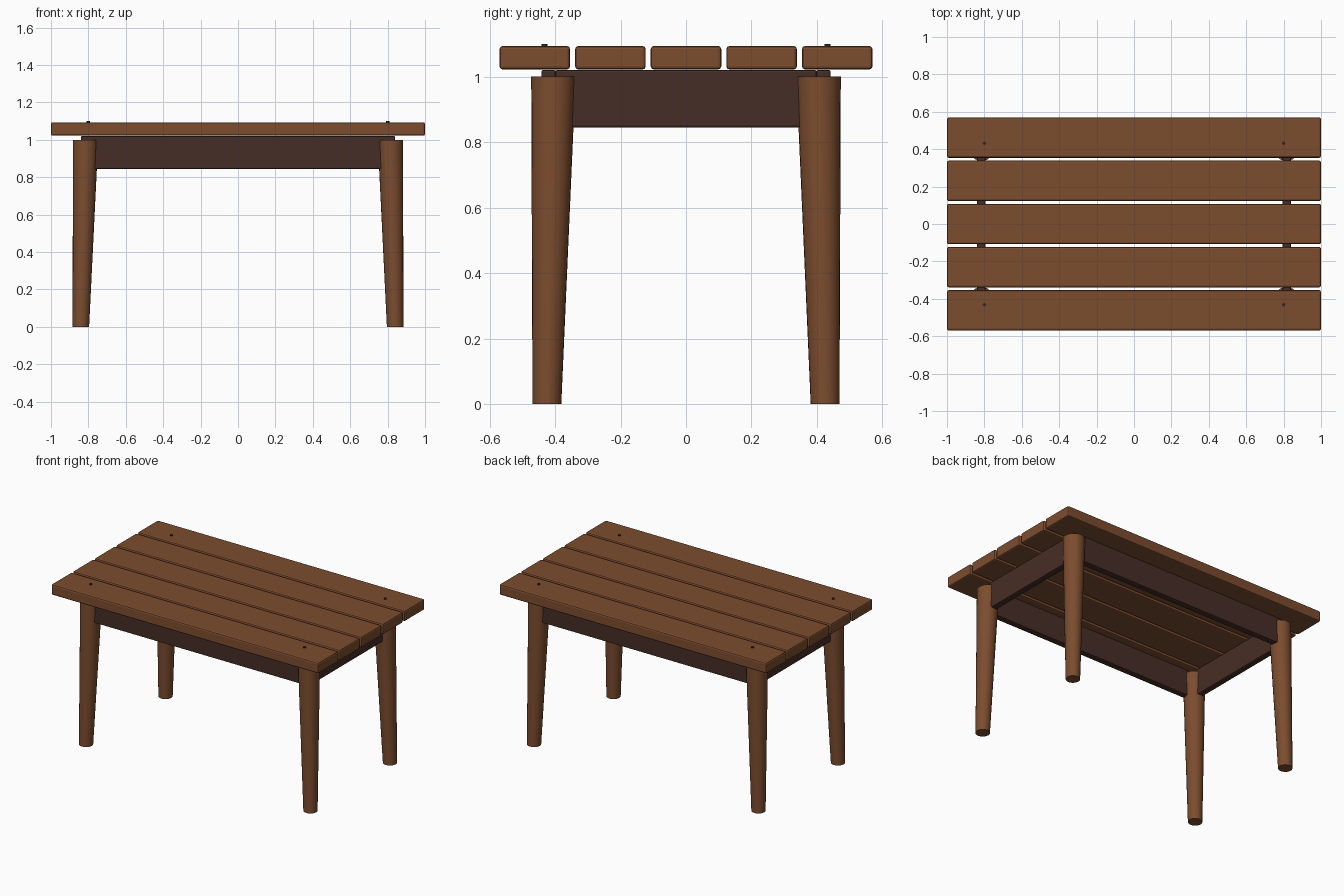
import bpy, bmesh, math
from mathutils import Vector

if "Cube" in bpy.data.objects:
    bpy.data.objects.remove(bpy.data.objects["Cube"])


def material(name, rgb):
    m = bpy.data.materials.new(name)
    m.diffuse_color = (*rgb, 1)
    m.use_nodes = True
    m.node_tree.nodes["Principled BSDF"].inputs["Base Color"].default_value = m.diffuse_color
    return m


wood = material("brown wood", (0.2, 0.073, 0.028))
dark_wood = material("dark wood", (0.062, 0.027, 0.019))
metal = material("dark metal", (0.03, 0.02, 0.016))


def finish(name, bm, mat):
    bmesh.ops.recalc_face_normals(bm, faces=bm.faces)
    me = bpy.data.meshes.new(name)
    bm.to_mesh(me)
    bm.free()
    me.materials.append(mat)
    ob = bpy.data.objects.new(name, me)
    bpy.context.collection.objects.link(ob)
    return ob


def box(name, lo, hi, mat, bevel):
    bm = bmesh.new()
    bmesh.ops.create_cube(bm, size=1)
    lo, hi = Vector(lo), Vector(hi)
    for v in bm.verts:
        v.co = (lo + hi) / 2 + v.co * (hi - lo)
    bmesh.ops.bevel(bm, geom=bm.edges[:], offset=bevel, segments=2,
                    profile=0.5, affect='EDGES')
    return finish(name, bm, mat)


def tapered(name, bottom, r0, top, r1, sides, mat):
    """Round post from a bottom circle to a top circle."""
    bm = bmesh.new()
    rings = []
    for c, r in ((bottom, r0), (top, r1)):
        rings.append([bm.verts.new((c[0] + r * math.cos(2 * math.pi * i / sides),
                                    c[1] + r * math.sin(2 * math.pi * i / sides), c[2]))
                      for i in range(sides)])
    a, b = rings
    for i in range(sides):
        j = (i + 1) % sides
        f = bm.faces.new((a[i], a[j], b[j], b[i]))
        f.smooth = True
    bm.faces.new(a[::-1])
    bm.faces.new(b)
    for e in bm.edges:
        e.smooth = not any(len(f.verts) > 4 for f in e.link_faces)
    return finish(name, bm, mat)


# Table top: five planks with small gaps
for i in range(5):
    y = (i - 2) * 0.231
    box(f"plank_{i + 1}", (-1, y - 0.108, 1.022), (1, y + 0.108, 1.094), wood, 0.01)

# Aprons: long rails front and back, short rails between them
for s, name in ((-1, "front"), (1, "back")):
    box(f"{name}_apron", (-0.84, s * 0.42 - 0.022, 0.845),
        (0.84, s * 0.42 + 0.022, 1.021), dark_wood, 0.007)
for s, name in ((-1, "left"), (1, "right")):
    box(f"{name}_apron", (s * 0.817 - 0.022, -0.4, 0.845),
        (s * 0.817 + 0.022, 0.4, 1.021), dark_wood, 0.007)

# Legs tapering on the inner side, and a screw above each
for sx, nx in ((-1, "left"), (1, "right")):
    for sy, ny in ((-1, "front"), (1, "back")):
        tapered(f"{ny}_{nx}_leg", (sx * 0.84, sy * 0.425, 0), 0.044,
                (sx * 0.815, sy * 0.405, 1.0), 0.068, 24, wood)
        tapered(f"{ny}_{nx}_screw", (sx * 0.8, sy * 0.432, 1.06), 0.009,
                (sx * 0.8, sy * 0.432, 1.1), 0.009, 12, metal)
